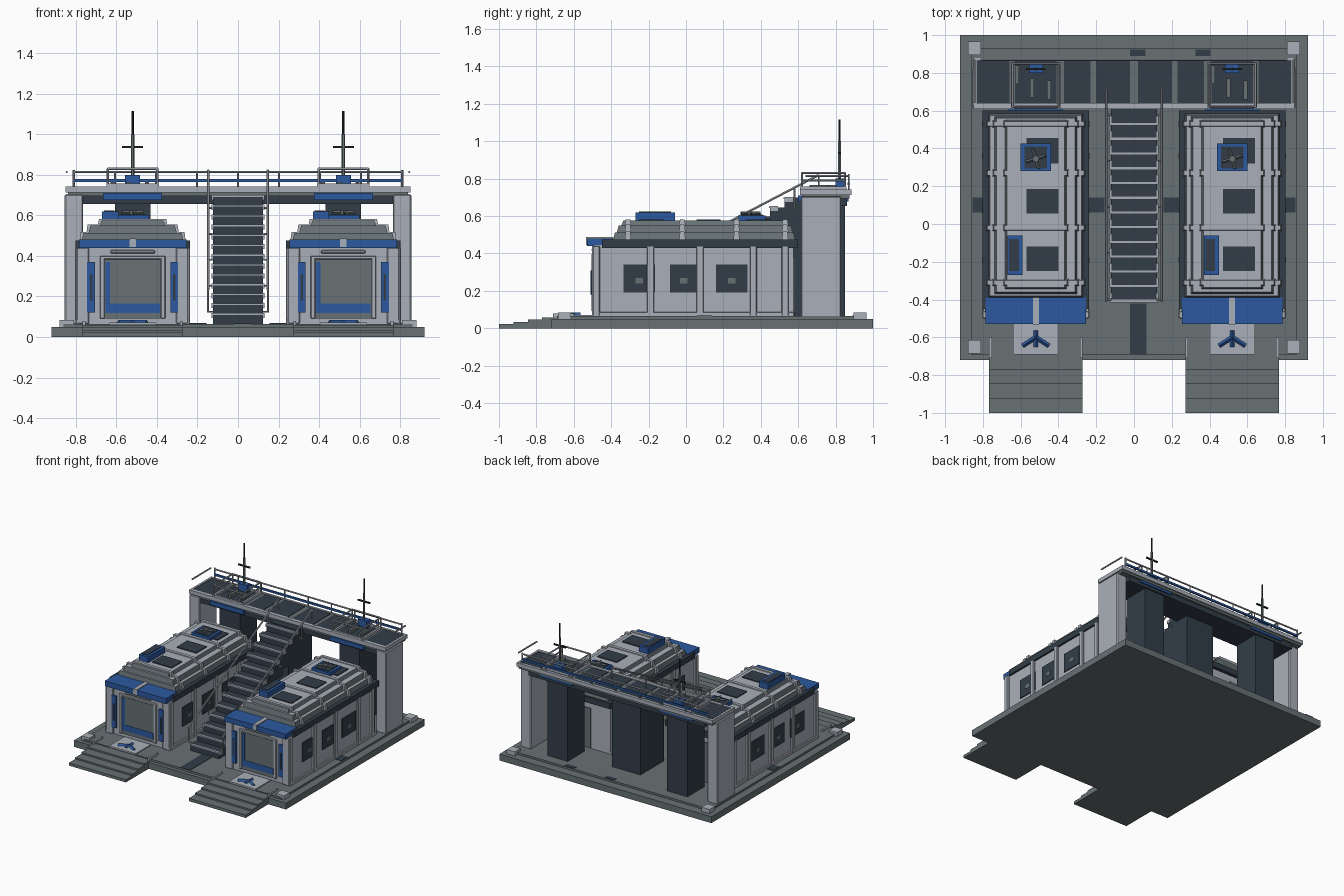
import bpy, bmesh, math
from mathutils import Vector


def material(name, rgb):
    m = bpy.data.materials.new(name)
    m.diffuse_color = (*rgb, 1)
    return m


LIGHT = material("light_grey", (0.40, 0.43, 0.48))
MID = material("mid_grey", (0.135, 0.165, 0.175))
DARK = material("dark_slate", (0.032, 0.048, 0.064))
BLUE = material("blue", (0.025, 0.10, 0.35))
BLACK = material("near_black", (0.018, 0.021, 0.025))


class Part:
    """Collects simple solids into one named object."""

    def __init__(self, name, mat, top=None, bevel=0):
        self.name, self.mat, self.top, self.bevel = name, mat, top, bevel
        self.bm = bmesh.new()

    def box(self, x0, x1, y0, y1, z0, z1, inset=0):
        # inset pulls the upper rim inwards to slope the sides
        c = [[(x0, y0), (x1, y0), (x1, y1), (x0, y1)],
             [(x0 + inset, y0 + inset), (x1 - inset, y0 + inset),
              (x1 - inset, y1 - inset), (x0 + inset, y1 - inset)]]
        lo = [self.bm.verts.new((*p, z0)) for p in c[0]]
        hi = [self.bm.verts.new((*p, z1)) for p in c[1]]
        self.bm.faces.new(lo[::-1])
        self.bm.faces.new(hi)
        for i in range(4):
            j = (i + 1) % 4
            self.bm.faces.new((lo[i], lo[j], hi[j], hi[i]))
        return self

    def rod(self, a, b, r=0.006, n=6):
        a, b = Vector(a), Vector(b)
        q = (b - a).to_track_quat('Z', 'Y')
        rings = [[self.bm.verts.new(p + q @ Vector((r * math.cos(t * math.tau / n),
                                                    r * math.sin(t * math.tau / n), 0)))
                  for t in range(n)] for p in (a, b)]
        self.bm.faces.new(rings[0][::-1])
        self.bm.faces.new(rings[1])
        for i in range(n):
            j = (i + 1) % n
            self.bm.faces.new((rings[0][i], rings[0][j], rings[1][j], rings[1][i]))
        return self

    def done(self):
        me = bpy.data.meshes.new(self.name)
        self.bm.normal_update()
        me.materials.append(self.mat)
        if self.top:
            me.materials.append(self.top)
            for f in self.bm.faces:
                f.material_index = int(f.normal.z > 0.8)
        self.bm.to_mesh(me)
        self.bm.free()
        ob = bpy.data.objects.new(self.name, me)
        bpy.context.collection.objects.link(ob)
        if self.bevel:
            mod = ob.modifiers.new("edge", 'BEVEL')
            mod.width, mod.segments = self.bevel, 1


# --- base plinth, corner pads and floor patches
Part("base_plinth", MID).box(-0.92, 0.92, -0.72, 1, 0, 0.05).box(-0.86, 0.86, -0.69, 0.93, 0.05, 0.065).done()
pads, patches = Part("corner_pads", LIGHT), Part("floor_patches", DARK)
for x in (-0.845, 0.845):
    for y in (-0.65, 0.93):
        pads.box(x - 0.035, x + 0.035, y - 0.035, y + 0.035, 0.05, 0.083)
pads.done()
patches.box(-0.02, 0.065, -0.69, -0.42, 0.06, 0.068)
for x0, x1 in ((-0.855, -0.79), (-0.24, -0.155), (0.155, 0.24), (0.79, 0.855)):
    patches.box(x0, x1, 0.06, 0.14, 0.06, 0.068)
for x in (0.015, 0.36):
    patches.box(x - 0.035, x + 0.045, 0.89, 0.925, 0.06, 0.068)
patches.done()


def house(c, side):
    """One living module, with its front steps, centred on x = c."""
    n = lambda s: side + "_" + s
    # entrance steps
    st = Part(n("entry_steps"), MID)
    for i in range(4):
        st.box(c - 0.247, c + 0.247, -1 + i * 0.077, -0.68, 0, 0.022 + i * 0.012)
    st.done()
    ch = Part(n("step_cheeks"), LIGHT)
    for s in (-1, 1):
        ch.box(c + s * 0.24 - 0.007, c + s * 0.24 + 0.007, -0.71, -0.6, 0.05, 0.08)
    ch.done()
    # doormat with arrow
    Part(n("doormat"), LIGHT).box(c - 0.115, c + 0.115, -0.69, -0.5, 0.06, 0.072).done()
    ar = Part(n("mat_arrow"), BLUE).rod((c, -0.565, 0.072), (c, -0.65, 0.072), 0.012, 4)
    for s in (-1, 1):
        ar.rod((c, -0.6, 0.072), (c + s * 0.07, -0.645, 0.072), 0.012, 4)
    ar.done()
    # walls, pilasters and frame rails
    Part(n("walls"), LIGHT).box(c - 0.268, c + 0.268, -0.49, 0.575, 0.06, 0.445).done()
    fr = Part(n("wall_frame"), LIGHT, bevel=0.004)
    for s in (-1, 1):
        for y in (-0.48, -0.19, 0.075, 0.36, 0.53):
            fr.box(c + s * 0.272 - 0.012, c + s * 0.272 + 0.012, y - 0.019, y + 0.019, 0.065, 0.44)
        fr.box(c + s * 0.27 - 0.012, c + s * 0.27 + 0.012, -0.5, 0.58, 0.06, 0.088)
        fr.box(c + s * 0.245 - 0.03, c + s * 0.245 + 0.03, -0.502, -0.47, 0.065, 0.44)
        fr.box(c + s * 0.15 - 0.012, c + s * 0.15 + 0.012, -0.505, -0.48, 0.09, 0.395)
    fr.box(c - 0.162, c + 0.162, -0.505, -0.48, 0.383, 0.4)
    fr.box(c - 0.11, c + 0.11, -0.505, -0.48, 0.412, 0.428)
    fr.done()
    # windows on both sides
    win, mark = Part(n("windows"), DARK), Part(n("window_details"), MID)
    for s in (-1, 1):
        for y0, y1 in ((-0.335, -0.165), (-0.085, 0.06), (0.16, 0.33)):
            m = (y0 + y1) / 2
            win.box(c + s * 0.27 - 0.005, c + s * 0.27 + 0.005, y0, y1, 0.19, 0.34)
            mark.box(c + s * 0.272 - 0.005, c + s * 0.272 + 0.005, m - 0.02, m + 0.02, 0.24, 0.27)
    win.done()
    mark.done()
    # front door and blue trims
    Part(n("door"), MID).box(c - 0.138, c + 0.138, -0.498, -0.48, 0.09, 0.383).done()
    Part(n("rear_door"), MID).box(c - 0.1, c + 0.1, 0.57, 0.582, 0.07, 0.38).done()
    bl, sl = Part(n("blue_trim"), BLUE), Part(n("trim_slits"), DARK)
    bl.box(c - 0.135, c + 0.135, -0.501, -0.49, 0.118, 0.165)
    bl.box(c - 0.135, c - 0.112, -0.501, -0.49, 0.165, 0.37)
    for s in (-1, 1):
        x = c + s * 0.205
        bl.box(x - 0.019, x + 0.019, -0.506, -0.48, 0.12, 0.37)
        sl.box(x - 0.006, x + 0.006, -0.51, -0.5, 0.18, 0.31)
    bl.done()
    sl.done()
    # eave band and canopy
    Part(n("eave_band"), DARK).box(c - 0.282, c + 0.282, -0.45, 0.6, 0.43, 0.475).done()
    Part(n("canopy"), BLUE).box(c - 0.265, c + 0.265, -0.53, -0.39, 0.44, 0.481).done()
    Part(n("canopy_clip"), LIGHT).box(c - 0.016, c + 0.016, -0.535, -0.388, 0.445, 0.487).done()
    # stepped roof and its ribs
    roof = Part(n("roof"), MID, top=LIGHT)
    rib = Part(n("roof_ribs"), LIGHT)
    for h, y0, y1, z0, z1 in ((0.252, -0.39, 0.585, 0.47, 0.512), (0.218, -0.37, 0.57, 0.512, 0.55),
                              (0.162, -0.345, 0.55, 0.55, 0.575)):
        roof.box(c - h, c + h, y0, y1, z0, z1, 0.01)
        for y in (-0.31, -0.02, 0.27, 0.53):
            rib.box(c - h - 0.01, c + h + 0.01, y - 0.018, y + 0.018, z0, z1 + 0.006, 0.006)
    roof.done()
    rib.done()
    pn = Part(n("roof_panels"), DARK)
    for y0, y1 in ((-0.25, -0.12), (0.055, 0.185), (0.32, 0.455)):
        pn.box(c - 0.05, c + 0.12, y0, y1, 0.57, 0.582)
    pn.done()
    # rooftop equipment
    Part(n("roof_units"), BLUE).box(c - 0.15, c - 0.07, -0.27, -0.06, 0.57, 0.62) \
        .box(c - 0.08, c + 0.08, 0.28, 0.425, 0.57, 0.602).done()
    Part(n("unit_grilles"), DARK).box(c - 0.142, c - 0.09, -0.25, -0.08, 0.615, 0.624) \
        .box(c - 0.06, c + 0.06, 0.295, 0.41, 0.598, 0.607).done()
    fan = Part(n("roof_fan"), MID).rod((c, 0.345, 0.6), (c, 0.345, 0.625), 0.018, 8)
    for a in range(4):
        t = a * math.pi / 2 + 0.3
        fan.rod((c, 0.345, 0.615), (c + 0.055 * math.cos(t), 0.345 + 0.055 * math.sin(t), 0.615), 0.008, 4)
    fan.done()
    # rear tower supporting the bridge
    Part(n("rear_tower"), DARK).box(c - 0.088, c + 0.088, 0.64, 0.85, 0.06, 0.7).done()
    Part(n("tower_blue_plates"), BLUE).box(c - 0.145, c + 0.145, 0.6, 0.64, 0.677, 0.71) \
        .box(c - 0.145, c + 0.145, 0.82, 0.87, 0.677, 0.71).done()
    # lookout cage on the bridge
    cage = Part(n("lookout_cage"), LIGHT)
    for s in (-1, 1):
        x = c + s * 0.122
        cage.box(x - 0.008, x + 0.008, 0.61, 0.855, 0.74, 0.757)
        for z in (0.79, 0.83):
            cage.rod((x, 0.62, z), (x, 0.85, z))
        for y in (0.62, 0.85):
            cage.rod((x, y, 0.74), (x, y, 0.832))
    for y in (0.62, 0.85):
        cage.rod((c - 0.122, y, 0.83), (c + 0.122, y, 0.83))
        cage.box(c - 0.13, c + 0.13, y - 0.008, y + 0.008, 0.74, 0.757)
    cage.done()
    bits = Part(n("deck_gear"), MID)
    for x, y in ((-0.02, 0.73), (0.07, 0.72), (-0.1, 0.8)):
        bits.box(c + x - 0.01, c + x + 0.01, y - 0.06, y + 0.04, 0.735, 0.765)
    bits.done()
    # antenna mast
    Part(n("mast_box"), BLUE).box(c - 0.037, c + 0.037, 0.8, 0.845, 0.745, 0.8).done()
    Part(n("mast_lower"), MID).rod((c, 0.82, 0.8), (c, 0.82, 1.0), 0.009).done()
    Part(n("mast_upper"), BLACK).rod((c, 0.82, 1.0), (c, 0.82, 1.115), 0.006) \
        .box(c - 0.052, c + 0.052, 0.814, 0.826, 0.932, 0.942).done()


house(-0.52, "left")
house(0.52, "right")

# --- bridge: end columns, deck and panels
cols = Part("bridge_columns", LIGHT, bevel=0.006)
for s in (-1, 1):
    cols.box(s * 0.81 - 0.045, s * 0.81 + 0.045, 0.615, 0.83, 0.06, 0.705)
cols.done()
Part("bridge_beam", DARK).box(-0.765, 0.765, 0.63, 0.86, 0.655, 0.7).done()
Part("bridge_deck", MID).box(-0.84, 0.84, 0.62, 0.875, 0.695, 0.735).done()
edge = Part("deck_edges", LIGHT).box(-0.85, 0.85, 0.61, 0.635, 0.712, 0.742).box(-0.85, 0.85, 0.868, 0.885, 0.712, 0.742)
for s in (-1, 1):
    edge.box(s * 0.843 - 0.008, s * 0.843 + 0.008, 0.61, 0.885, 0.712, 0.742)
edge.done()
deck = Part("deck_panels", DARK)
for s in (-1, 1):
    for x0, x1 in ((0.02, 0.2), (0.23, 0.37), (0.41, 0.63), (0.66, 0.83)):
        a, b = sorted((s * x0, s * x1))
        deck.box(a, b, 0.64, 0.865, 0.73, 0.739)
deck.done()

# --- bridge railing
rail = Part("bridge_railing", LIGHT)
rail.rod((-0.81, 0.87, 0.815), (0.81, 0.87, 0.815))
for i in range(9):
    x = -0.81 + i * 0.2025
    rail.rod((x, 0.87, 0.73), (x, 0.87, 0.815), 0.005)
for s in (-1, 1):
    rail.rod((s * 0.845, 0.64, 0.815), (s * 0.845, 0.87, 0.815))
    rail.rod((s * 0.81, 0.87, 0.74), (s * 0.81, 0.87, 0.825))
rail.done()
Part("railing_blue_strip", BLUE).box(-0.81, 0.81, 0.864, 0.876, 0.765, 0.78).done()

# --- central staircase
stairs, nose = Part("staircase", DARK), Part("stair_nosings", LIGHT)
N = 13
for i in range(N):
    y, z = -0.41 + i * 0.078, 0.065 + (i + 1) * 0.0485
    stairs.box(-0.123, 0.123, y, y + 0.085, max(0.06, z - 0.13), z)
    nose.box(-0.128, 0.128, y - 0.005, y + 0.009, z - 0.004, z + 0.004)
    for s in (-1, 1):
        nose.box(s * 0.125 - 0.006, s * 0.125 + 0.006, y, y + 0.045, z - 0.02, z + 0.006)
stairs.box(-0.123, 0.123, 0.45, 0.74, 0.06, 0.595).box(-0.123, 0.123, 0.57, 0.74, 0.59, 0.7)
stairs.done()
nose.done()

# --- stair handrails with posts
hand = Part("stair_handrails", LIGHT)
for s in (-1, 1):
    x = s * 0.147
    hand.rod((x, -0.41, 0.235), (x, 0.71, 0.82), 0.007)
    for i in range(5):
        y = -0.4 + i * 0.245
        zr = 0.24 + (y + 0.4) * 0.522
        hand.rod((x, y, zr - 0.12), (x, y, zr), 0.005)
        hand.rod((s * 0.12, y, zr - 0.115), (x, y, zr - 0.115), 0.005)
    hand.rod((x, 0.71, 0.73), (x, 0.71, 0.82), 0.005)
hand.done()
